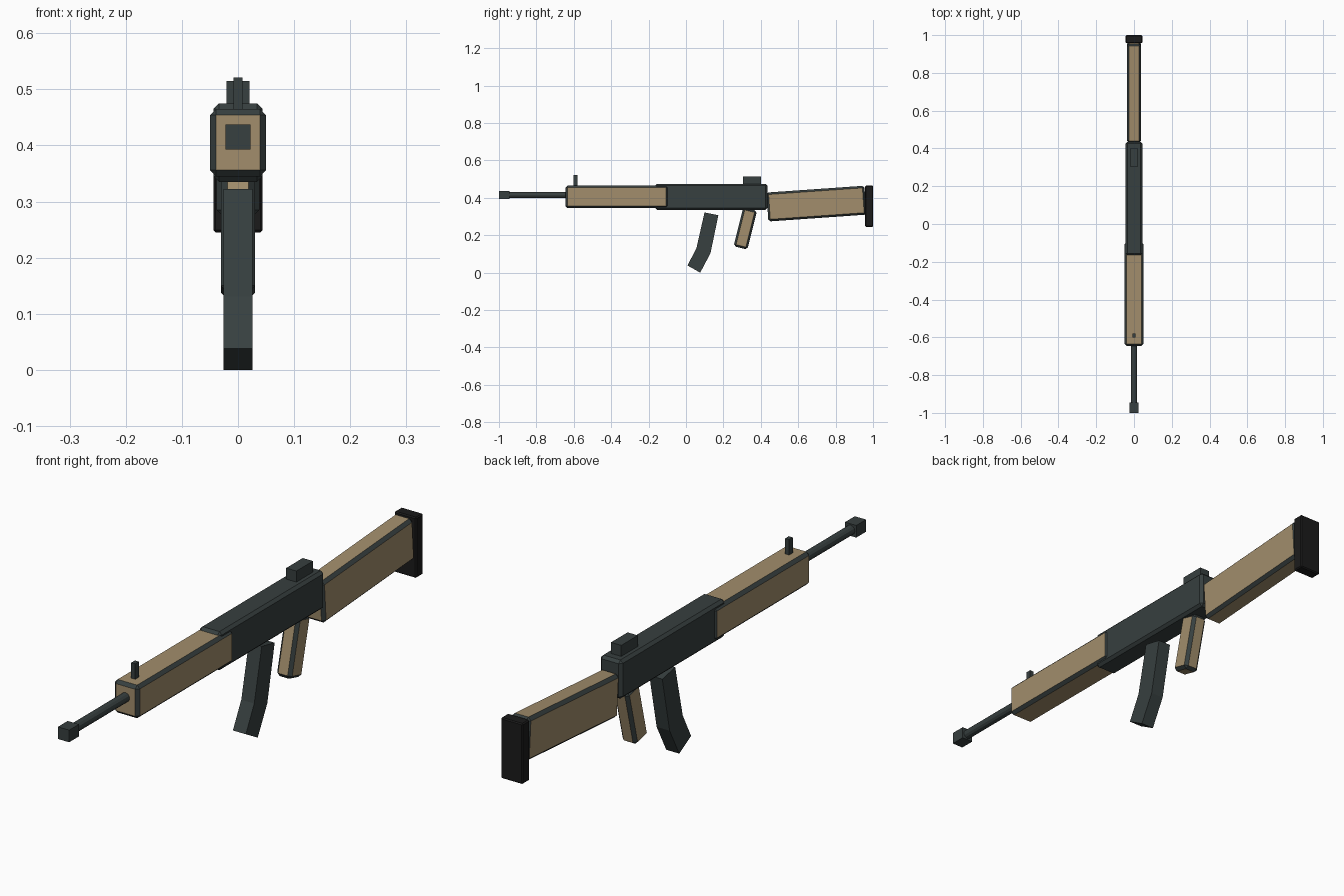
import bpy, bmesh, math
from mathutils import Matrix

if "Cube" in bpy.data.objects:
    bpy.data.objects.remove(bpy.data.objects["Cube"])


def material(name, colour):
    m = bpy.data.materials.new(name)
    m.use_nodes = True
    m.diffuse_color = (*colour, 1)
    m.node_tree.nodes["Principled BSDF"].inputs["Base Color"].default_value = (*colour, 1)
    return m


tan = material("tan furniture", (0.36, 0.27, 0.15))
metal = material("dark metal", (0.038, 0.05, 0.05))
black = material("black rubber", (0.011, 0.011, 0.011))


def finish(name, bm, mats):
    bmesh.ops.recalc_face_normals(bm, faces=bm.faces)
    mesh = bpy.data.meshes.new(name)
    bm.to_mesh(mesh)
    bm.free()
    for m in mats:
        mesh.materials.append(m)
    ob = bpy.data.objects.new(name, mesh)
    bpy.context.collection.objects.link(ob)
    return ob


def box(name, size, y, z, mats, chamfer=0, tilt=0):
    """Box centred on x = 0; chamfered edges take the last material."""
    bm = bmesh.new()
    bmesh.ops.create_cube(bm, size=1, matrix=Matrix.Diagonal((*size, 1)))
    if chamfer:
        bmesh.ops.bevel(bm, geom=bm.edges[:], offset=chamfer, segments=1,
                        affect='EDGES', material=len(mats) - 1)
    ob = finish(name, bm, mats)
    ob.location = (0, y, z)
    ob.rotation_euler.x = math.radians(tilt)
    return ob


# Receiver, handguard and stock
box("receiver", (0.088, 0.6, 0.14), 0.135, 0.405, [metal], 0.01)
box("handguard", (0.1, 0.55, 0.12), -0.37, 0.405, [tan, metal], 0.011)
box("stock", (0.076, 0.525, 0.155), 0.697, 0.369, [tan, metal], 0.011, 4)
box("butt_plate", (0.088, 0.042, 0.22), 0.979, 0.355, [black], 0.004)

# Grip leaning back toward the top
box("pistol_grip", (0.06, 0.076, 0.213), 0.317, 0.236, [tan, metal], 0.011, -14)

# Sights
box("rear_sight", (0.041, 0.095, 0.06), 0.353, 0.485, [metal])
box("front_sight", (0.016, 0.021, 0.07), -0.59, 0.486, [metal])

# Barrel and muzzle
bm = bmesh.new()
bmesh.ops.create_cone(bm, cap_ends=True, segments=12, radius1=0.017, radius2=0.017, depth=0.4,
                      matrix=Matrix.Rotation(math.pi / 2, 4, 'X'))
barrel = finish("barrel", bm, [metal])
barrel.location = (0, -0.78, 0.415)
box("muzzle", (0.045, 0.056, 0.044), -0.972, 0.415, [metal])

# Magazine: bent side profile extruded across x
profile = [(0.099, 0.322), (0.173, 0.307), (0.131, 0.104),
           (0.076, 0.0), (0.008, 0.038), (0.056, 0.131)]
bm = bmesh.new()
face = bm.faces.new([bm.verts.new((-0.026, y, z)) for y, z in profile])
extruded = bmesh.ops.extrude_face_region(bm, geom=[face])["geom"]
bmesh.ops.translate(bm, vec=(0.052, 0, 0),
                    verts=[v for v in extruded if isinstance(v, bmesh.types.BMVert)])
finish("magazine", bm, [metal])
